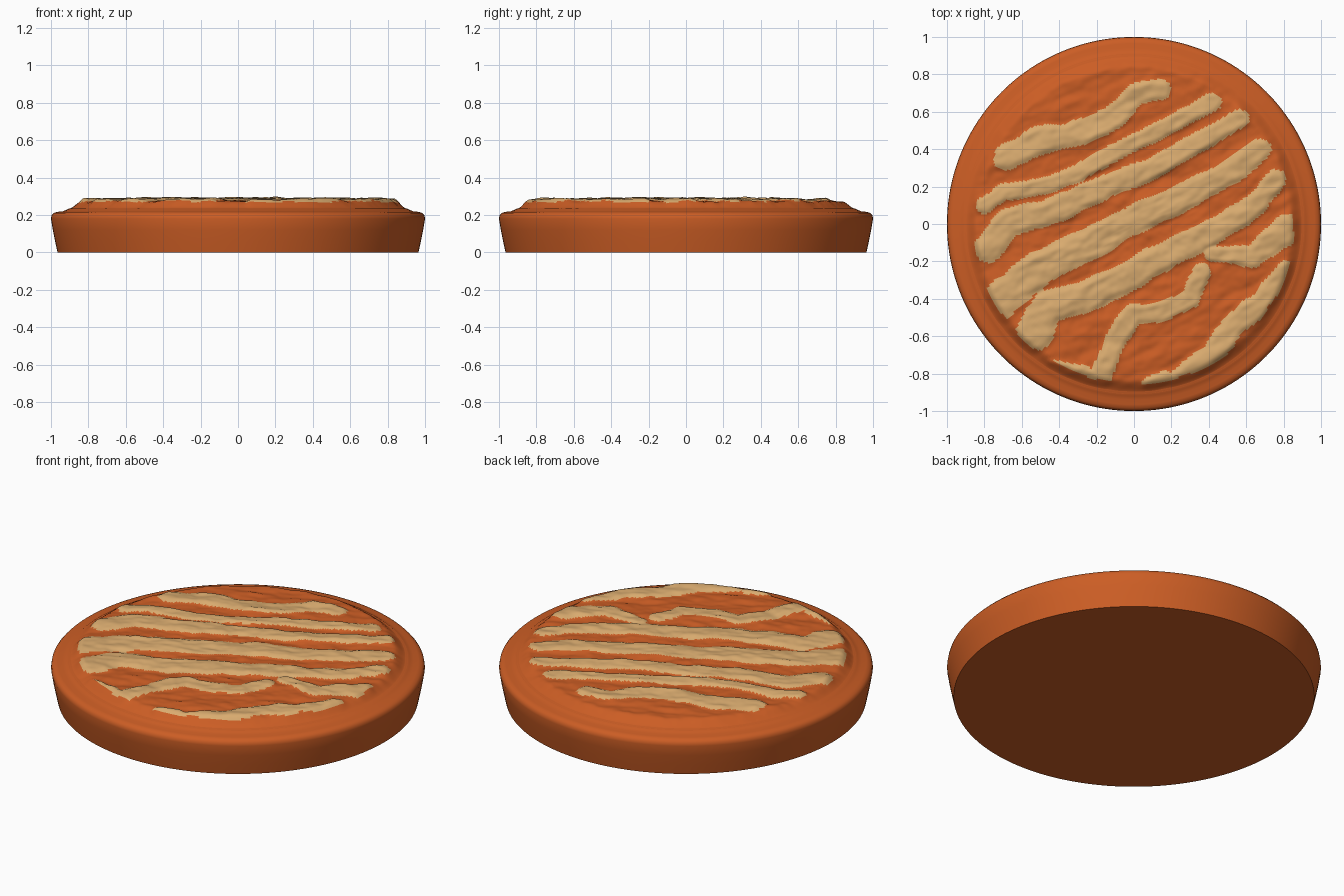
import bpy
import bmesh
import math
from mathutils import Vector, noise

cube = bpy.data.objects.get("Cube")
if cube:
    bpy.data.objects.remove(cube, do_unlink=True)


def make_material(name, colour):
    mat = bpy.data.materials.new(name)
    mat.use_nodes = True
    mat.diffuse_color = colour
    mat.node_tree.nodes["Principled BSDF"].inputs["Base Color"].default_value = colour
    return mat


def finish(name, bm, materials, angle):
    bmesh.ops.recalc_face_normals(bm, faces=bm.faces)
    mesh = bpy.data.meshes.new(name)
    bm.to_mesh(mesh)
    bm.free()
    obj = bpy.data.objects.new(name, mesh)
    bpy.context.collection.objects.link(obj)
    for mat in materials:
        mesh.materials.append(mat)
    bpy.ops.object.select_all(action='DESELECT')
    obj.select_set(True)
    bpy.context.view_layer.objects.active = obj
    bpy.ops.object.shade_smooth_by_angle(angle=math.radians(angle))
    return obj


def lathe(bm, profile, segments, height=None):
    """Spin (radius, z) points into rings; height(x, y, z) may reshape z."""
    rings = []
    for radius, z in profile:
        ring = []
        for i in range(segments):
            a = math.tau * i / segments
            x, y = radius * math.cos(a), radius * math.sin(a)
            ring.append(bm.verts.new((x, y, height(x, y) if height else z)))
        rings.append(ring)
    for lower, upper in zip(rings, rings[1:]):
        for i in range(segments):
            j = (i + 1) % segments
            bm.faces.new((lower[i], lower[j], upper[j], upper[i]))
    return rings


crust = make_material("baked orange crust", (0.60, 0.11, 0.018, 1))
cream = make_material("pale cream", (0.70, 0.41, 0.16, 1))

# Crust base: flared side, rounded shoulder and a raised inner wall
bm = bmesh.new()
side = [(0.965, 0), (0.978, 0.06), (0.99, 0.12), (1, 0.18), (0.997, 0.198),
        (0.985, 0.211), (0.965, 0.217), (0.94, 0.219), (0.92, 0.226), (0.9, 0.236)]
rings = lathe(bm, side, 160)
bm.faces.new(rings[0])
bm.faces.new(rings[-1])
finish("crust_base", bm, [crust], 35)

# Cream streaks: start half width, end half width, centre line
STREAKS = [
    (0.075, 0.055, [(-.67, .36), (-.5, .45), (-.25, .5), (-.1, .57), (0, .69), (.14, .72)]),
    (0.045, 0.05, [(-.8, .1), (-.7, .17), (-.5, .2), (-.3, .27), (-.13, .37), (.1, .48),
                   (.28, .58), (.42, .65)]),
    (0.08, 0.05, [(-.77, -.13), (-.68, .01), (-.4, .08), (-.18, .19), (.08, .29), (.35, .44),
                  (.57, .56)]),
    (0.1, 0.06, [(-.74, -.43), (-.5, -.23), (-.23, -.1), (.03, .04), (.3, .16), (.52, .28),
                 (.68, .4)]),
    (0.1, 0.055, [(-.55, -.6), (-.46, -.45), (-.2, -.37), (0, -.27), (.2, -.15), (.45, -.03),
                  (.66, .11), (.76, .24)]),
    (0.06, 0.05, [(-.18, -.82), (-.1, -.62), (0, -.48), (.15, -.47), (.3, -.4), (.36, -.26)]),
    (0.03, 0.05, [(-.45, -.75), (-.2, -.83)]),
    (0.04, 0.08, [(.42, -.16), (.64, -.17), (.82, -.03)]),
    (0.07, 0.06, [(.25, -.84), (.42, -.7), (.54, -.53), (.68, -.42), (.81, -.26)]),
    (0.04, 0.04, [(.08, -.86), (.17, -.82)]),
]

SEGMENTS = []
for start, end, line in STREAKS:
    count = len(line) - 1
    for k in range(count):
        w0 = start + (end - start) * k / count
        w1 = start + (end - start) * (k + 1) / count
        SEGMENTS.append((Vector(line[k]), Vector(line[k + 1]) - Vector(line[k]), w0, w1))


def coverage(x, y):
    """Positive inside a streak (1 on its centre line), negative outside."""
    wobble = noise.noise(Vector((x * 9, y * 9, 3))) * 0.22
    p = Vector((x, y))
    best = -1
    for origin, step, w0, w1 in SEGMENTS:
        d = p - origin
        t = min(max(d.dot(step) / step.length_squared, 0), 1)
        width = w0 + (w1 - w0) * t
        best = max(best, 1 - (d - step * t).length / width)
    return best + wobble


def smooth(low, high, value):
    t = min(max((value - low) / (high - low), 0), 1)
    return t * t * (3 - 2 * t)


TILT = math.radians(25)


def surface(x, y):
    """Rough filling, stretched along the streaks, with raised cream."""
    u = x * math.cos(TILT) + y * math.sin(TILT)
    v = y * math.cos(TILT) - x * math.sin(TILT)
    rough = noise.noise(Vector((u * 4, v * 11, 0))) * 0.009
    rough += noise.noise(Vector((u * 11, v * 24, 7))) * 0.006
    rough += noise.noise(Vector((x * 30, y * 30, 5))) * 0.002
    r = math.hypot(x, y)
    ridge = 0.014 * smooth(-0.25, 0.45, coverage(x, y))
    top = 0.272 + rough + ridge + 0.004 * smooth(0.9, 0.3, r)
    return top + (0.232 - top) * smooth(0.83, 0.91, r)


# Filling: fine round sheet, coloured where the streaks run
bm = bmesh.new()
RINGS = 90
sheet = [(0.91 * k / RINGS, 0) for k in range(1, RINGS + 1)]
rings = lathe(bm, sheet, 400, surface)
bm.faces.new(rings[0])
bm.normal_update()
for face in bm.faces:
    c = face.calc_center_median()
    limit = 0.855 + 0.02 * noise.noise(c * 8)
    if coverage(c.x, c.y) > 0 and math.hypot(c.x, c.y) < limit:
        face.material_index = 1
finish("streaked_filling", bm, [crust, cream], 60)
